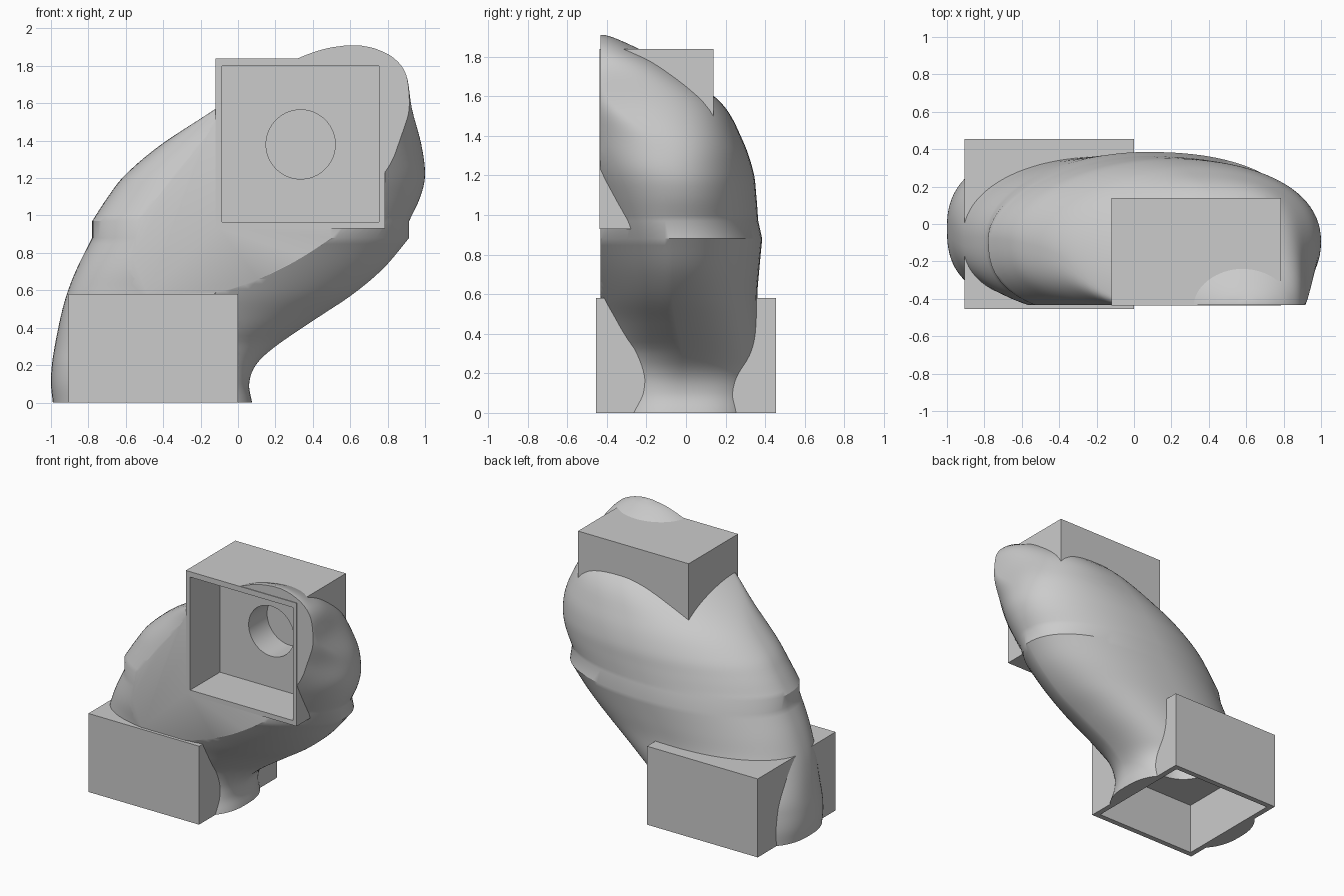
import bpy, bmesh, math
from mathutils import Vector, Matrix

default = bpy.data.objects.get("Cube")
if default:
    bpy.data.objects.remove(default, do_unlink=True)

grey = bpy.data.materials.new("plain grey")
grey.use_nodes = True
colour = (0.6, 0.6, 0.6, 1)
grey.diffuse_color = colour
grey.node_tree.nodes["Principled BSDF"].inputs["Base Color"].default_value = colour


def make_object(name, bm):
    bmesh.ops.recalc_face_normals(bm, faces=bm.faces)
    mesh = bpy.data.meshes.new(name)
    bm.to_mesh(mesh)
    bm.free()
    mesh.materials.append(grey)
    obj = bpy.data.objects.new(name, mesh)
    bpy.context.collection.objects.link(obj)
    return obj


def make_box(name, low, high):
    low, high = Vector(low), Vector(high)
    bm = bmesh.new()
    place = Matrix.Translation((low + high) / 2) @ Matrix.Diagonal(high - low).to_4x4()
    bmesh.ops.create_cube(bm, size=1, matrix=place)
    return make_object(name, bm)


def make_rod(name, start, end, radius):
    start, end = Vector(start), Vector(end)
    axis = end - start
    turn = axis.to_track_quat('Z', 'Y').to_matrix().to_4x4()
    bm = bmesh.new()
    bmesh.ops.create_cone(bm, cap_ends=True, segments=64, radius1=radius, radius2=radius,
                          depth=axis.length, matrix=Matrix.Translation((start + end) / 2) @ turn)
    return make_object(name, bm)


def activate(obj):
    bpy.ops.object.select_all(action='DESELECT')
    obj.select_set(True)
    bpy.context.view_layer.objects.active = obj


def carve(obj, cutter):
    cutter.hide_render = True
    mod = obj.modifiers.new("carve", 'BOOLEAN')
    mod.operation = 'DIFFERENCE'
    mod.solver = 'EXACT'
    mod.object = cutter
    activate(obj)
    bpy.ops.object.modifier_apply(modifier=mod.name)
    bpy.data.objects.remove(cutter, do_unlink=True)


def smooth_rows(rows, steps):
    # Catmull-Rom blend through the section rows, with straight run-out at the ends
    first = [2 * p - q for p, q in zip(rows[0], rows[1])]
    last = [2 * p - q for p, q in zip(rows[-1], rows[-2])]
    rows = [first] + rows + [last]
    result = []
    for a, b, c, d in zip(rows, rows[1:], rows[2:], rows[3:]):
        for s in range(steps):
            t = s / steps
            result.append([q + t * (r - p + t * (2 * p - 5 * q + 4 * r - e
                          + t * (3 * (q - r) + e - p))) / 2
                           for p, q, r, e in zip(a, b, c, d)])
    result.append(rows[-2])
    return result


def section(bm, row, front_right_power):
    # Each quarter of the section has its own fullness
    z, left, right, front_left, front_right, middle, back, back_right_power = row
    centre, half = (left + right) / 2, (right - left) / 2
    ring = []
    for i in range(SIDES):
        angle = math.tau * i / SIDES
        c, s = math.cos(angle), math.sin(angle)
        if s > 0:
            power, reach = (back_right_power if c > 0 else 2.4 - z / 2), back - middle
            power = max(power, 1.9)
        elif c > 0:
            power, reach = front_right_power, middle - front_right
        else:
            power, reach = 2.6, middle - front_left
        x = centre + half * math.copysign(abs(c) ** (2 / power), c)
        y = middle + reach * math.copysign(abs(s) ** (2 / power), s)
        ring.append(bm.verts.new((x, y, z)))
    return ring


# Duct sections: height, lowest x, highest x, front left, front right,
# widest depth, back, fullness of the back right quarter
SIDES = 96
FRONT = -0.432
lower = [
    (0, -.99, .075, -.42, -.42, -.02, .38, 2.8),
    (.1, -1, .06, -.42, -.41, -.02, .38, 2.8),
    (.2, -.995, .095, -.42, -.38, -.02, .38, 2.7),
    (.3, -.98, .2, -.42, -.37, -.02, .385, 2.6),
    (.45, -.95, .42, -.43, -.39, -.05, .37, 2.5),
    (.58, -.915, .615, -.45, -.43, -.07, .36, 2.4),
    (.72, -.86, .78, -.49, -.48, -.07, .37, 2.3),
    (.88, -.78, .915, -.52, -.54, -.07, .385, 2.3),
]
upper = [
    (.97, -.78, .915, -.51, -.48, -.08, .365, 2.2),
    (1.1, -.695, .975, -.5, -.53, -.08, .355, 2.2),
    (1.22, -.6, 1, -.49, -.58, -.1, .34, 2.25),
    (1.38, -.41, .98, -.49, -.64, -.16, .285, 2.5),
    (1.57, -.12, .93, -.48, -.6, -.38, .175, 2.9),
    (1.75, .14, .9, -.46, -.5, -.43, -.07, 2.5),
    (1.84, .32, .835, -.44, -.44, -.435, -.24, 2),
    (1.89, .46, .74, -.44, -.44, -.435, -.35, 2),
    (1.91, .58, .65, -.44, -.44, -.435, -.41, 2),
]

# Leaning duct body with a straight collar between its two halves
bm = bmesh.new()
rings = [section(bm, row, max(1.6, 2.4 - 2.5 * row[0])) for row in smooth_rows(lower, 5)]
rings += [section(bm, row, 2) for row in smooth_rows(upper, 5)]
for a, b in zip(rings, rings[1:]):
    for i in range(SIDES):
        j = (i + 1) % SIDES
        bm.faces.new((a[i], a[j], b[j], b[i]))
bm.faces.new(rings[0])
bm.faces.new(rings[-1])

# Flat front of the duct
bmesh.ops.bisect_plane(bm, geom=bm.verts[:] + bm.edges[:] + bm.faces[:], dist=1e-5,
                       plane_co=(0, FRONT, 0), plane_no=(0, -1, 0), clear_outer=True)
bmesh.ops.holes_fill(bm, edges=[e for e in bm.edges if e.is_boundary], sides=0)
duct = make_object("duct_body", bm)

# Room for the two sockets inside the duct
carve(duct, make_box("base_room", (-.89, -.445, -.1), (-.01, .445, .57)))
carve(duct, make_box("outlet_room", (-.11, -.6, .94), (.775, .13, 1.83)))
activate(duct)
bpy.ops.object.shade_smooth_by_angle(angle=math.radians(30))

# Base socket, open underneath, with a round port in its ceiling
base = make_box("base_socket", (-.905, -.455, 0), (0, .455, .58))
carve(base, make_box("base_pocket", (-.865, -.415, -.1), (-.04, .415, .38)))
carve(base, make_rod("base_port", (-.45, 0, .3), (-.45, 0, .565), .22))

# Outlet socket, open at the front, with a round port in its rear wall
outlet = make_box("outlet_socket", (-.12, -.437, .93), (.785, .14, 1.84))
carve(outlet, make_box("outlet_pocket", (-.085, -.6, .965), (.755, -.09, 1.8)))
carve(outlet, make_rod("outlet_port", (.335, -.2, 1.38), (.335, .125, 1.38), .185))

for part in (base, outlet):
    activate(part)
    bpy.ops.object.shade_smooth_by_angle(angle=math.radians(30))
